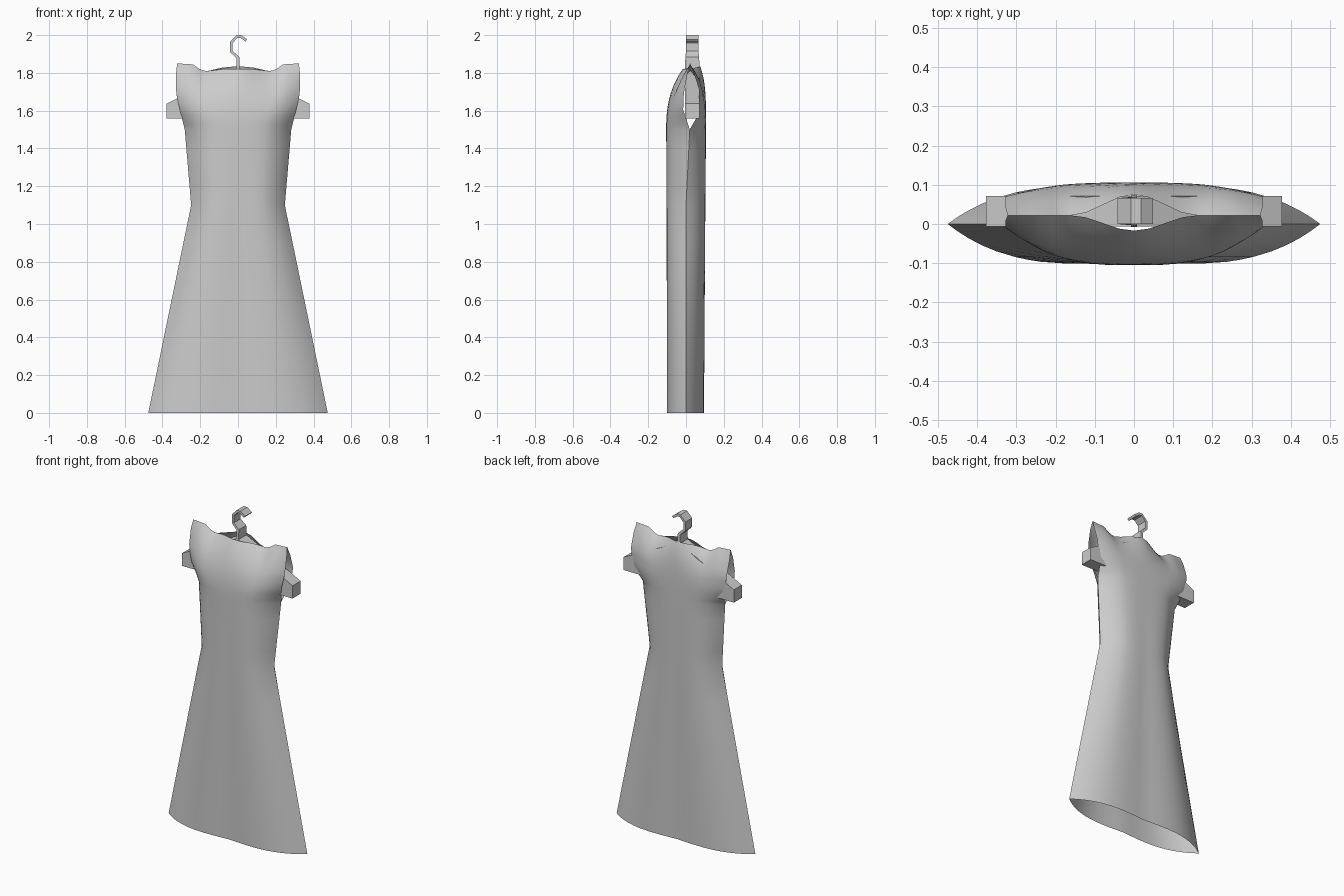
import bpy, bmesh
from math import cos, pi

if "Cube" in bpy.data.objects:
    bpy.data.objects.remove(bpy.data.objects["Cube"])


def lerp_table(table, v):
    for (a, p), (b, q) in zip(table, table[1:]):
        if v <= b:
            return p + (q - p) * (v - a) / (b - a)
    return table[-1][1]


def finish(name, bm, smooth=None):
    bmesh.ops.remove_doubles(bm, verts=bm.verts, dist=0.0005)
    me = bpy.data.meshes.new(name)
    bm.to_mesh(me)
    bm.free()
    ob = bpy.data.objects.new(name, me)
    bpy.context.collection.objects.link(ob)
    if smooth:
        bpy.ops.object.select_all(action='DESELECT')
        ob.select_set(True)
        bpy.context.view_layer.objects.active = ob
        bpy.ops.object.shade_smooth_by_angle(angle=smooth)
    return ob


# Dress outline tables
WIDTH = [(0, .475), (1.1, .248), (1.5, .282)]
ARM_X = [(0, .282), (.3, .308), (.55, .328), (.85, .328), (1, .322)]
ARM_FRONT = [(0, .02), (.3, -.015), (.55, -.012), (.85, .008), (1, .022)]
ARM_BACK = [(0, .02), (.15, .05), (.3, .07), (.6, .07), (.85, .042), (1, .022)]
T = [0, .12, .25, .38, .5, .57, .64, .74, .82, .89, .95, 1]
ROWS = [0, .3, .6, .9, 1.1, 1.2, 1.3, 1.4, 1.5]
UPPER = [.08, .15, .22, .3, .4, .5, .6, .7, .78, .85, .92, .97, 1]


def top_z(t, side):
    return lerp_table([(0, 1.822 if side < 0 else 1.836), (.25, 1.82 if side < 0 else 1.828),
                       (.5, 1.81), (.57, 1.812), (.64, 1.822), (.74, 1.845), (1, 1.85)], t)


def top_y(t, side):
    if t >= .5:
        return .022
    f = .5 + .5 * cos(pi * t / .5)
    return .022 + f * (-.039 if side < 0 else .053)


def dress_point(u, row, side):
    t = abs(u)
    sgn = 1 if u >= 0 else -1
    shape = 1 - t ** 3.6
    if row <= 1.5:
        e = lerp_table([(0, 0), (1.1, 0), (1.5, .02)], row)
        d = -.105 if side < 0 else .1 + .006 * row / 1.5
        pinch = .12 * (1 - row / 1.5) * max(0, 1 - t / .5) ** 1.5
        return (u * lerp_table(WIDTH, row), e + (d - e) * (shape - pinch), row)
    s = row - 2
    e = lerp_table(ARM_FRONT if side < 0 else ARM_BACK, s)
    d, k = (-.105, 1 - s ** 2.5) if side < 0 else (.106, 1 - s ** 4)
    ty = top_y(t, side)
    c = ty + (d - ty) * k
    return (sgn * t * lerp_table(ARM_X, s), e + (c - e) * shape,
            1.5 + s * (top_z(t, side) - 1.5))


# Dress: front and back panels sewn at the sides and shoulders
bm = bmesh.new()
us = [-t for t in reversed(T[1:])] + T
rows = ROWS + [2 + s for s in UPPER]
for side in (-1, 1):
    grid = [[bm.verts.new(dress_point(u, r, side)) for u in us] for r in rows]
    for a, b in zip(grid, grid[1:]):
        for i in range(len(us) - 1):
            q = [a[i], a[i + 1], b[i + 1], b[i]]
            bm.faces.new(q if side < 0 else q[::-1])
finish("dress", bm, .7)


# Strip: a band between two outlines, given depth along y
def strip(name, outer, inner, half, yc=.033, closed=False):
    bm = bmesh.new()
    rings = []
    for (ax, az), (bx, bz), h in zip(outer, inner, half):
        rings.append([bm.verts.new(p) for p in ((ax, yc - h, az), (bx, yc - h, bz),
                                                (bx, yc + h, bz), (ax, yc + h, az))])
    n = len(rings)
    for i in range(n if closed else n - 1):
        a, b = rings[i], rings[(i + 1) % n]
        for j in range(4):
            bm.faces.new((a[j], a[(j + 1) % 4], b[(j + 1) % 4], b[j]))
    if not closed:
        bm.faces.new(rings[0])
        bm.faces.new(rings[-1])
    bmesh.ops.recalc_face_normals(bm, faces=bm.faces)
    return finish(name, bm)


# Hanger body: flat-faced triangular frame
strip("hanger_frame",
      [(-.378, 1.558), (-.378, 1.637), (0, 1.828), (.378, 1.637), (.378, 1.558)],
      [(-.26, 1.61), (-.26, 1.625), (0, 1.755), (.26, 1.625), (.26, 1.61)],
      [.039] * 5, closed=True)

# Hanger hook: bent flat band, wider at the foot
strip("hanger_hook",
      [(-.008, 1.80), (-.008, 1.877), (-.042, 1.91), (-.042, 1.965), (-.008, 2.0), (.018, 2.0), (.049, 1.977)],
      [(.008, 1.80), (.008, 1.884), (-.028, 1.916), (-.028, 1.959), (-.003, 1.985), (.014, 1.985), (.04, 1.966)],
      [.041, .036, .033, .033, .033, .033, .033])
